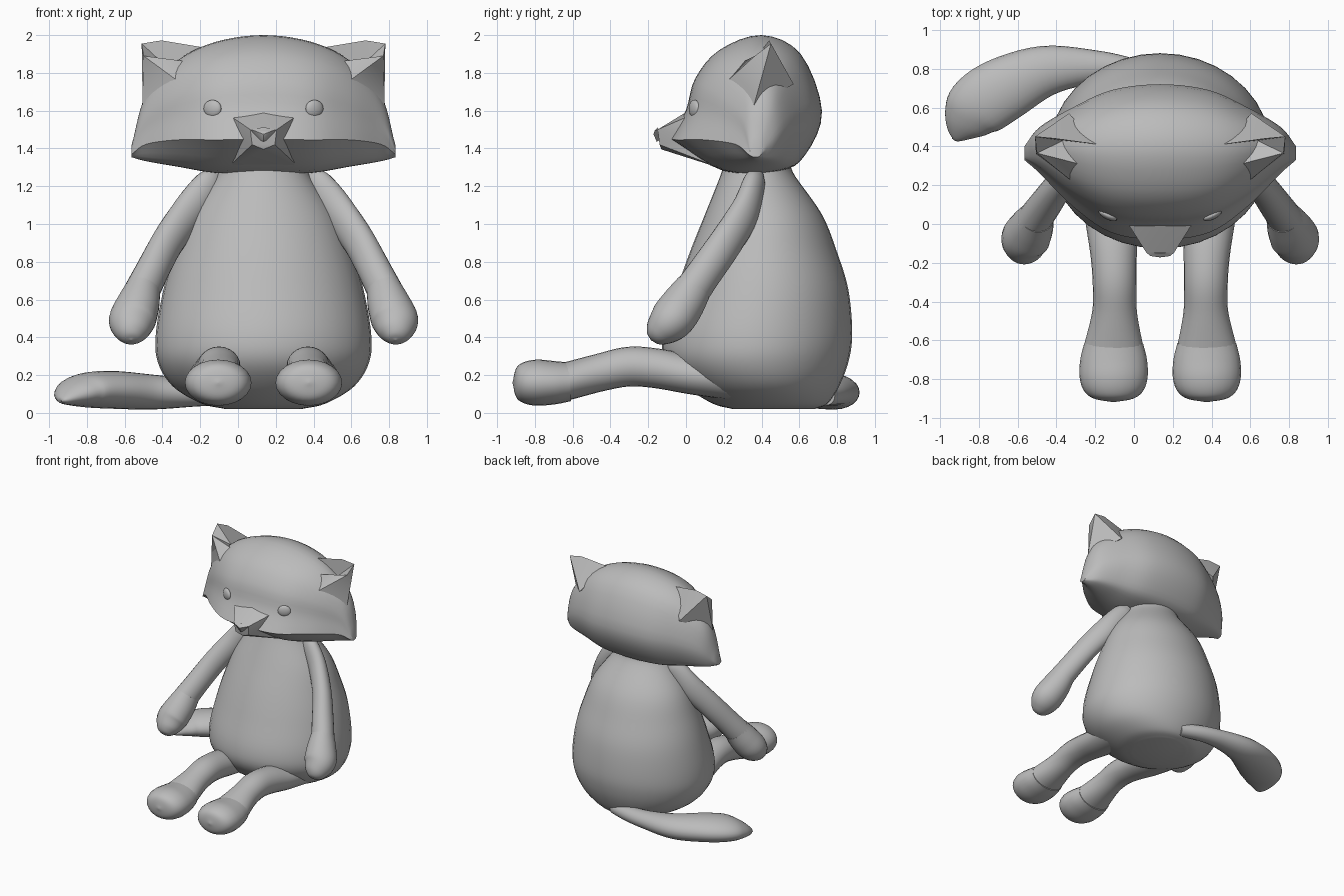
import bpy, bmesh, math
from mathutils import Vector

if "Cube" in bpy.data.objects:
    bpy.data.objects.remove(bpy.data.objects["Cube"], do_unlink=True)

CX = 0.135  # the body sits beside the origin because the tail sweeps to one side

grey = bpy.data.materials.new("plain_grey")
grey.use_nodes = True
grey.diffuse_color = (0.5, 0.5, 0.5, 1)
grey.node_tree.nodes["Principled BSDF"].inputs["Base Color"].default_value = (0.5, 0.5, 0.5, 1)


def finish(name, bm, angle=40):
    bmesh.ops.recalc_face_normals(bm, faces=bm.faces)
    mesh = bpy.data.meshes.new(name)
    bm.to_mesh(mesh)
    bm.free()
    mesh.materials.append(grey)
    obj = bpy.data.objects.new(name, mesh)
    bpy.context.collection.objects.link(obj)
    bpy.ops.object.select_all(action='DESELECT')
    obj.select_set(True)
    bpy.context.view_layer.objects.active = obj
    bpy.ops.object.shade_smooth_by_angle(angle=math.radians(angle))
    return obj


def spline(rows, steps):
    """Smooth curve through rows of numbers."""
    rows = [Vector(r) for r in rows]
    ext = [2 * rows[0] - rows[1]] + rows + [2 * rows[-1] - rows[-2]]
    out = []
    for p, q, r, s in zip(ext, ext[1:], ext[2:], ext[3:]):
        for k in range(steps):
            t = k / steps
            out.append(q + (r - p) * (t / 2) + (2 * p - 5 * q + 4 * r - s) * (t * t / 2)
                       + (3 * q - p - 3 * r + s) * (t ** 3 / 2))
    return out + [rows[-1]]


def loft(name, rings, angle=40):
    bm = bmesh.new()
    loops = [[bm.verts.new(p) for p in ring] for ring in rings]
    n = len(loops[0])
    for a, b in zip(loops, loops[1:]):
        for i in range(n):
            bm.faces.new((a[i], a[(i + 1) % n], b[(i + 1) % n], b[i]))
    bm.faces.new(loops[0])
    bm.faces.new(loops[-1])
    return finish(name, bm, angle)


def tube(name, stations, ref=(0, 0, 1), axis=None, sides=24, steps=5):
    """Stations are x, y, z, side radius, height radius."""
    rows = spline(stations, steps)
    centres = [Vector(r[:3]) for r in rows]
    rings = []
    for i, (c, r) in enumerate(zip(centres, rows)):
        t = centres[min(i + 1, len(rows) - 1)] - centres[max(i - 1, 0)]
        t = Vector(axis) if axis else t.normalized()
        a = t.cross(Vector(ref)).normalized()
        b = a.cross(t)
        angles = [math.tau * k / sides for k in range(sides)]
        rings.append([c + a * max(r[3], .004) * math.cos(w) + b * max(r[4], .004) * math.sin(w)
                      for w in angles])
    return loft(name, rings)


def hull(name, points, angle=30):
    """Convex solid; points off the centre line are mirrored."""
    bm = bmesh.new()
    for x, y, z in points:
        for s in ((1, -1) if x else (1,)):
            bm.verts.new((CX + s * x, y, z))
    res = bmesh.ops.convex_hull(bm, input=bm.verts)
    loose = [v for v in res["geom_interior"] if isinstance(v, bmesh.types.BMVert)]
    bmesh.ops.delete(bm, geom=loose, context='VERTS')
    return finish(name, bm, angle)


# Pear-shaped body: height, half width, front, back
body = [(.02, .2, .25, .68), (.05, .33, .14, .75), (.14, .48, 0, .81), (.27, .56, -.11, .86),
        (.42, .57, -.12, .88), (.65, .53, -.05, .86), (.85, .47, .02, .8),
        (1.05, .39, .1, .72), (1.25, .25, .18, .58), (1.32, .23, .2, .55)]
tube("body", [(CX, (f + b) / 2, z, w, (b - f) / 2) for z, w, f, b in body],
     ref=(0, 1, 0), axis=(0, 0, 1), sides=36)

# Head: one side profile (unit box), fitted into a box at each distance from the middle
profile = [(0, .236), (.1, .45), (.16, .68), (.32, .89), (.6, 1), (.86, .86),
           (1, .44), (.89, .12), (.72, 0), (.35, 0), (0, .236)]
boxes = [(0, -.08, .72, 1.28, 2), (.25, -.045, .69, 1.285, 1.965), (.45, .09, .6, 1.315, 1.87),
         (.62, .26, .5, 1.34, 1.69), (.7, .33, .4, 1.355, 1.41)]
boxes = [(-b[0],) + b[1:] for b in boxes[:0:-1]] + boxes
outline = spline(profile, 4)[:-1]
loft("head", [[(CX + x, y0 + u * (y1 - y0), z0 + v * (z1 - z0)) for u, v in outline]
              for x, y0, y1, z0, z1 in spline(boxes, 5)])

# Muzzle and nose
hull("muzzle", [(.165, 0, 1.565), (0, 0, 1.592), (.165, .02, 1.46), (.07, -.15, 1.5),
                (.06, -.14, 1.42), (0, -.13, 1.395), (.2, .2, 1.29), (.15, .25, 1.5)])
hull("nose", [(.075, -.145, 1.5), (0, -.15, 1.512), (.05, -.165, 1.495), (0, -.172, 1.475),
              (0, -.155, 1.435), (.03, -.13, 1.45)])

for side, s in (("left", 1), ("right", -1)):
    # Ear: hollow wedge opening forward and up
    bm = bmesh.new()
    tip, lip, low, back, top, inner, deep, brow = [
        bm.verts.new((CX + s * x, y, z)) for x, y, z in (
            (.645, .45, 1.955), (.635, .365, 1.89), (.64, .36, 1.63), (.47, .57, 1.74),
            (.32, .41, 1.935), (.4, .305, 1.86), (.5, .43, 1.82), (.43, .2, 1.74))]
    ridge = bm.verts.new((CX + s * .54, .44, 1.972))
    for f in ((lip, inner, brow), (lip, brow, low), (tip, lip, low), (tip, low, back),
              (ridge, tip, back), (top, ridge, back), (lip, tip, deep), (tip, ridge, deep),
              (ridge, top, deep), (top, inner, deep), (inner, lip, deep), (top, back, brow),
              (top, brow, inner), (low, brow, back)):
        bm.faces.new(f)
    finish(side + "_ear", bm, 45)

    # Eye: flat button
    bm = bmesh.new()
    bmesh.ops.create_uvsphere(bm, u_segments=20, v_segments=10, radius=.047)
    for v in bm.verts:
        v.co = (CX + s * .27 + v.co.x, .045 + v.co.y * .5 + s * v.co.x * .4, 1.61 + v.co.z)
    finish(side + "_eye", bm)

    # Arm and mitten hand
    x = lambda d: CX + s * d
    tube(side + "_arm", [(x(.25), .38, 1.27, .03, .04), (x(.29), .36, 1.21, .055, .08),
                         (x(.4), .31, 1.06, .068, .095), (x(.51), .21, .9, .075, .095),
                         (x(.6), .09, .73, .085, .095), (x(.65), .02, .63, .09, .1)])
    tube(side + "_hand", [(x(.635), .04, .66, .09, .1), (x(.665), -.02, .57, .115, .115),
                          (x(.695), -.08, .49, .125, .115), (x(.7), -.14, .43, .095, .085),
                          (x(.7), -.175, .395, .05, .045), (x(.7), -.185, .385, 0, 0)])

    # Leg and foot
    x = lambda d: CX + s * d
    tube(side + "_leg", [(x(.26), .3, .19, .16, .13), (x(.25), .05, .2, .14, .105),
                         (x(.24), -.15, .235, .12, .105), (x(.235), -.3, .245, .113, .105),
                         (x(.235), -.45, .215, .115, .1), (x(.24), -.64, .165, .155, .1)])
    tube(side + "_foot", [(x(.24), -.615, .165, .152, .103), (x(.24), -.7, .16, .172, .115),
                          (x(.24), -.79, .16, .175, .122), (x(.24), -.86, .16, .152, .108),
                          (x(.24), -.9, .16, .1, .075), (x(.24), -.918, .16, 0, 0)])

# Tail curling round to one side
tube("tail", [(.15, .74, .09, .05, .05), (-.02, .79, .1, .065, .06), (-.2, .81, .105, .085, .07),
              (-.45, .79, .11, .13, .092), (-.66, .7, .122, .165, .1), (-.8, .61, .12, .165, .092),
              (-.87, .53, .1, .125, .065), (-.92, .455, .07, .045, .025), (-.935, .44, .06, 0, 0)])
